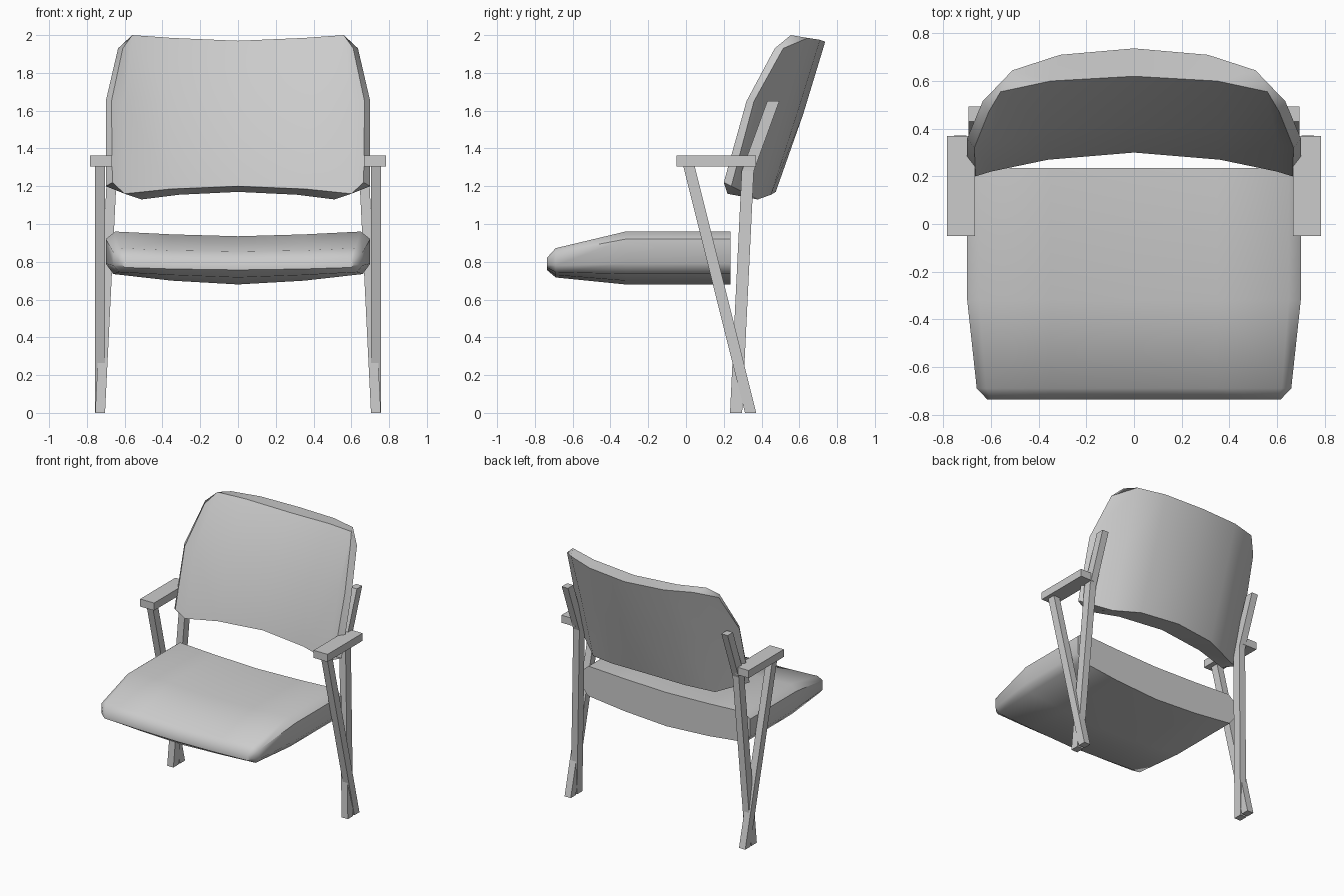
import bpy, bmesh, math

cube = bpy.data.objects.get("Cube")
if cube:
    bpy.data.objects.remove(cube, do_unlink=True)

grey = bpy.data.materials.new("light grey")
grey.diffuse_color = (0.6, 0.6, 0.6, 1)
grey.use_nodes = True
grey.node_tree.nodes["Principled BSDF"].inputs["Base Color"].default_value = (0.6, 0.6, 0.6, 1)


def finish(name, bm, angle=None):
    bmesh.ops.remove_doubles(bm, verts=bm.verts[:], dist=0.0005)
    bmesh.ops.recalc_face_normals(bm, faces=bm.faces[:])
    mesh = bpy.data.meshes.new(name)
    bm.to_mesh(mesh)
    bm.free()
    mesh.materials.append(grey)
    ob = bpy.data.objects.new(name, mesh)
    bpy.context.collection.objects.link(ob)
    if angle:
        bpy.ops.object.select_all(action='DESELECT')
        ob.select_set(True)
        bpy.context.view_layer.objects.active = ob
        bpy.ops.object.shade_smooth_by_angle(angle=math.radians(angle))
    return ob


def loft(bm, rings, side=1, closed=False):
    """Bridge rings of points and cap both ends with strips of quads."""
    rows = [[bm.verts.new((x * side, y, z)) for x, y, z in ring] for ring in rings]
    m = len(rows[0])
    for a, b in zip(rows, rows[1:]):
        for i in range(m if closed else m - 1):
            j = (i + 1) % m
            bm.faces.new((a[i], a[j], b[j], b[i]))
    for r in (rows[0], rows[-1]):
        for i in range(m // 2 - 1):
            bm.faces.new((r[i], r[i + 1], r[m - 2 - i], r[m - 1 - i]))


def cushion(name, half_rings, angle):
    bm = bmesh.new()
    for side in (1, -1):
        loft(bm, half_rings, side)
    return finish(name, bm, angle)


def bar(name, centres, side, hx, hy):
    bm = bmesh.new()
    rings = [[(x + sx * hx, y + sy * hy, z)
              for sx, sy in ((-1, -1), (1, -1), (1, 1), (-1, 1))]
             for x, y, z in centres]
    loft(bm, rings, side, closed=True)
    return finish(name, bm)


# Seat: cross-sections from back to nose, each from top centre round to bottom centre
def seat_ring(y, xs, zs):
    return [(x, y, z) for x, z in zip(xs, zs)]


full_x = (0, .35, .65, .70, .70, .66, .35, 0)
full_z = (.935, .945, .96, .92, .79, .735, .70, .68)
cushion("seat", [
    seat_ring(.235, full_x, full_z),
    seat_ring(-.32, full_x, full_z),
    seat_ring(-.69, (0, .35, .62, .66, .66, .63, .35, 0),
              (.855, .86, .872, .85, .78, .745, .73, .717)),
    seat_ring(-.737, (0, .35, .60, .615, .615, .60, .35, 0),
              (.80, .805, .82, .81, .785, .77, .762, .757)),
], 50)

# Backrest: curved panel, each ring from front centre round the side to back centre
cushion("backrest", [
    [(0, .30, 1.20), (.36, .27, 1.185), (.60, .22, 1.16), (.665, .20, 1.22),
     (.70, .24, 1.20), (.51, .38, 1.13), (.31, .45, 1.155), (0, .475, 1.17)],
    [(0, .42, 1.65), (.36, .39, 1.65), (.60, .34, 1.65), (.67, .32, 1.65),
     (.70, .36, 1.65), (.51, .52, 1.60), (.31, .59, 1.59), (0, .62, 1.58)],
    [(0, .62, 1.97), (.35, .60, 1.985), (.56, .555, 2.0), (.61, .47, 1.93),
     (.635, .515, 1.93), (.51, .645, 1.985), (.31, .71, 1.975), (0, .737, 1.965)],
], 50)

# Frame: crossed legs and an armrest on each side
for label, side in (("left", 1), ("right", -1)):
    bar(label + "_slanted_leg", [(.73, .342, 0), (.73, .015, 1.31)], side, .026, .03)
    bar(label + "_upright_leg",
        [(.73, .265, 0), (.667, .327, 1.28), (.668, .462, 1.65)], side, .026, .032)
    bar(label + "_armrest", [(.726, .16, 1.305), (.726, .16, 1.362)], side, .058, .21)
